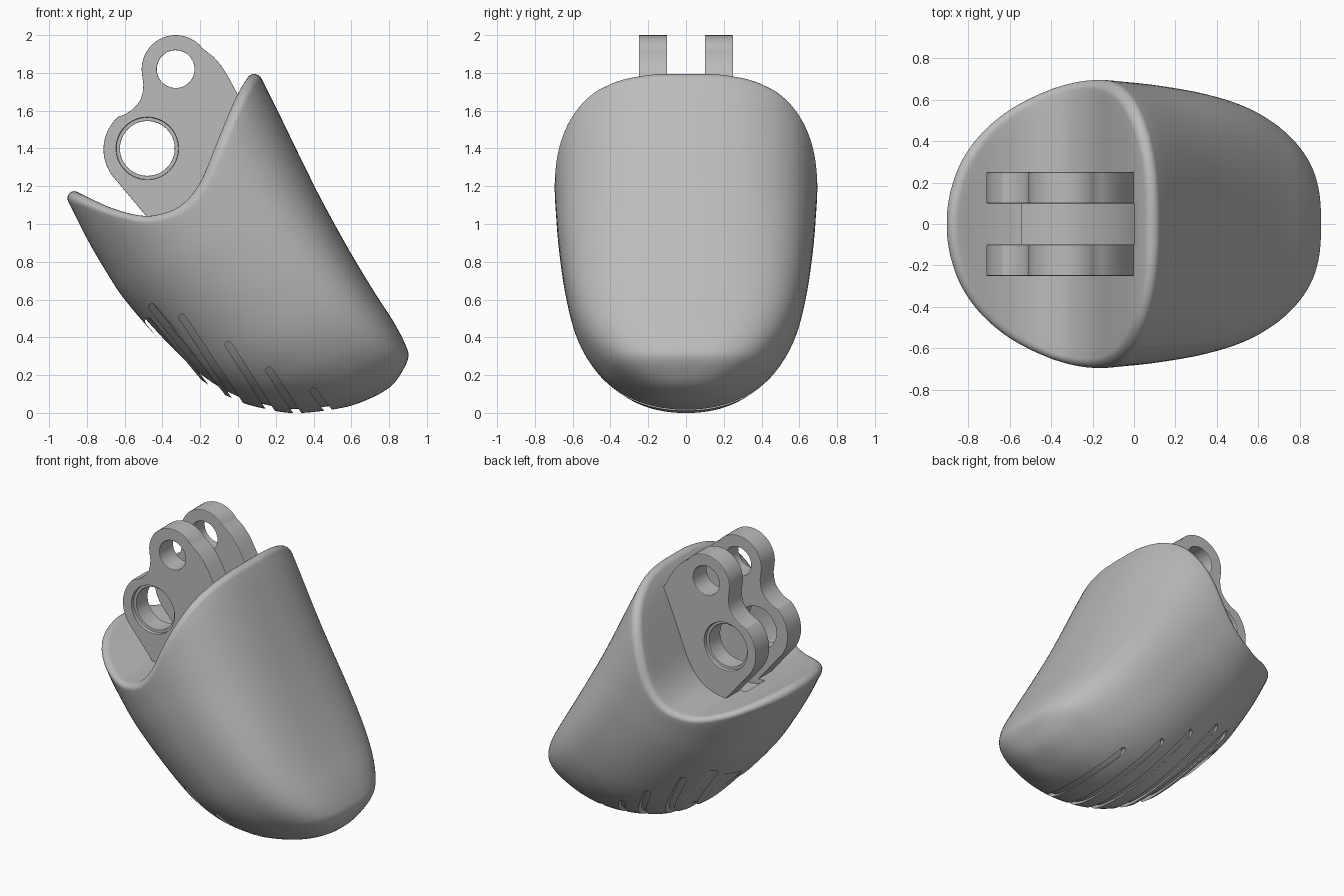
import bpy, bmesh, math
from mathutils import Vector

if "Cube" in bpy.data.objects:
    bpy.data.objects.remove(bpy.data.objects["Cube"])

grey = bpy.data.materials.new("mid grey")
grey.diffuse_color = (0.5, 0.5, 0.5, 1)
grey.use_nodes = True
grey.node_tree.nodes["Principled BSDF"].inputs["Base Color"].default_value = grey.diffuse_color


def make(name, bm):
    bmesh.ops.recalc_face_normals(bm, faces=bm.faces)
    me = bpy.data.meshes.new(name)
    bm.to_mesh(me)
    bm.free()
    me.materials.append(grey)
    ob = bpy.data.objects.new(name, me)
    bpy.context.collection.objects.link(ob)
    return ob


def cut(ob, tool):
    m = ob.modifiers.new("cut", 'BOOLEAN')
    m.operation, m.solver, m.object = 'DIFFERENCE', 'EXACT', tool
    tool.hide_render = True
    tool.hide_set(True)


def bake(ob):
    me = bpy.data.meshes.new_from_object(ob.evaluated_get(bpy.context.evaluated_depsgraph_get()))
    ob.modifiers.clear()
    ob.data = me


def smooth(ob, deg):
    bpy.ops.object.select_all(action='DESELECT')
    ob.select_set(True)
    bpy.context.view_layer.objects.active = ob
    bpy.ops.object.shade_smooth_by_angle(angle=math.radians(deg))


def prism(name, pts, y0, y1):
    bm = bmesh.new()
    f = bm.faces.new([bm.verts.new((x, y0, z)) for x, z in pts])
    ext = bmesh.ops.extrude_face_region(bm, geom=[f])['geom']
    bmesh.ops.translate(bm, vec=(0, y1 - y0, 0), verts=[v for v in ext if isinstance(v, bmesh.types.BMVert)])
    return make(name, bm)


def arc(cx, cz, r, a0, a1, n):
    return [(cx + r * math.cos(math.radians(a0 + (a1 - a0) * i / n)),
             cz + r * math.sin(math.radians(a0 + (a1 - a0) * i / n))) for i in range(n + 1)]


def spline(rows, p):
    i = min(max(int(p), 0), len(rows) - 2)
    t = p - i
    a, b, c, d = (rows[min(max(k, 0), len(rows) - 1)] for k in (i - 1, i, i + 1, i + 2))
    return [0.5 * (2*q + (r-o)*t + (2*o-5*q+4*r-s)*t*t + (3*q-o-3*r+s)*t**3) for o, q, r, s in zip(a, b, c, d)]


# tilted cup sections: distance along axis, left reach, right reach, half width, shift of the widest point
SECTIONS = [(-.25, .70, .70, 0, 0), (-.24, .57, .79, .12, .1), (-.205, .44, .865, .23, .16),
            (-.145, .285, .94, .335, .2), (-.075, .175, .957, .42, .24), (.06, .025, .955, .515, .25),
            (.25, -.097, .935, .592, .25), (.51, -.19, .916, .643, .22), (.80, -.264, .906, .675, .16),
            (.98, -.286, .906, .687, .12), (1.18, -.298, .909, .697, .09), (1.4, -.298, .912, .698, .08),
            (1.9, -.298, .912, .69, .06), (2.3, -.298, .912, .69, .06)]
# height of the scooped top against x
RIM = [(-1.0, 1.245), (-.88, 1.185), (-.75, 1.12), (-.65, 1.078), (-.52, 1.045), (-.42, 1.05), (-.3, 1.1),
       (-.2, 1.22), (-.1, 1.46), (0, 1.69), (.1, 1.85), (.2, 2.01), (.4, 2.3)]


def rim_z(x):
    lo, hi = 0.0, len(RIM) - 1.0
    for _ in range(26):
        m = (lo + hi) / 2
        lo, hi = (m, hi) if spline(RIM, m)[0] < x else (lo, m)
    return spline(RIM, lo)[1]


def body(name, inset):
    def point(p, u):
        s, l, r, w, k = spline(SECTIONS, p)
        a, mid = (r - l) / 2, (r + l) / 2
        if p > 0:
            a, w = max(a - inset, .004), max(w - inset, .004)
        c, q = math.cos(u), math.sin(u)
        e = 2 / (2.35 + .15 * c)
        h = math.copysign(abs(c) ** e, c)
        rr = mid + a * (h + k * (1 - h * h))
        return Vector((.89 * rr - .45 * (s + inset), w * math.copysign(abs(q) ** e, q),
                       .45 * rr + .89 * (s + inset)))

    bm = bmesh.new()
    N, M = 112, 52
    hub = Vector((-.38, 0, 0))
    rings = []
    for k in range(N):
        u = math.tau * (k + .5) / N
        lo, hi = 5.0, 13.0
        for _ in range(26):
            m = (lo + hi) / 2
            v = point(m, u)
            lo, hi = (m, hi) if v.z < rim_z(v.x) else (lo, m)
        corner = point(lo, u)

        def top(f):
            v = corner.lerp(hub, f)
            v.z = rim_z(v.x)
            return v

        def trims(d):
            p, f = lo, 0
            while (point(p, u) - corner).length < d:
                p -= .01
            while (top(f) - corner).length < d:
                f += .005
            return p, f
        p, f = trims(.06)
        half = (point(p, u) - corner).angle(top(f) - corner) / 2
        p, f = trims(min(.04 / math.tan(half), .11))
        a, b, w = point(p, u), top(f), math.sin(half)
        col = [point(p * j / M, u) for j in range(1, M + 1)]
        # rounded lip
        for i in range(1, 9):
            t = i / 8
            w0, w1, w2 = (1 - t) ** 2, 2 * t * (1 - t) * w, t * t
            col.append((a * w0 + corner * w1 + b * w2) / (w0 + w1 + w2))
        col += [top(f + (.97 - f) * i / 14) for i in range(1, 15)]
        rings.append([bm.verts.new(v) for v in col])
    tip = bm.verts.new(point(0, 0))
    for k in range(N):
        c, d = rings[k], rings[(k + 1) % N]
        bm.faces.new((tip, d[0], c[0]))
        for j in range(len(c) - 1):
            bm.faces.new((c[j], d[j], d[j + 1], c[j + 1]))
    bm.faces.new([c[-1] for c in rings])
    return make(name, bm)


cup = body("cup", 0)
core = body("groove_floor", .016)

# slanted grip grooves wrapping the underside
GROOVES = [((-.475, .485), (-.13, .07)), ((-.455, .56), (-.04, .03)), ((-.295, .505), (.04, .0)),
           ((-.05, .36), (.20, -.03)), ((.165, .225), (.34, -.04)), ((.40, .115), (.51, -.03))]
for (x0, z0), (x1, z1) in GROOVES:
    ang = math.degrees(math.atan2(z1 - z0, x1 - x0))
    pts = arc(x0, z0, .018, ang + 90, ang + 270, 8) + arc(x1, z1, .018, ang - 90, ang + 90, 8)
    tool = prism("groove_cutter", pts, -1, 1)
    cut(tool, core)
    bake(tool)
    cut(cup, tool)

# shallow channel between the lugs
channel = prism("channel_cutter", [(-.54, 1.3), (-.54, 1.02), (-.42, 1.0), (-.3, 1.03), (-.2, 1.12), (-.12, 1.24),
                                   (0, 1.5), (0, 2.1), (-.3, 2.1)], -.1, .1)
cut(cup, channel)
bake(cup)
smooth(cup, 35)

# pair of hinge lugs with two holes each
OUTLINE = (arc(-.33, 1.82, .18, 36, 188, 24) + [(-.501, 1.74), (-.504, 1.70), (-.515, 1.66), (-.535, 1.63), (-.565, 1.602),
                                                (-.6, 1.58)]
           + arc(-.48, 1.395, .232, 132, 218, 16) + [(-.48, 1.035), (-.36, .89), (.01, 1.1), (.01, 1.665),
                                                     (-.055, 1.785), (-.09, 1.84), (-.13, 1.885), (-.16, 1.91)])
for side, name in ((-1, "front_lug"), (1, "back_lug")):
    lug = prism(name, OUTLINE, side * .1, side * .25)
    for cx, cz, r, y0, y1 in ((-.33, 1.82, .1, 0, .5), (-.48, 1.4, .145, 0, .5), (-.48, 1.4, .165, .225, .5)):
        cut(lug, prism("hole_cutter", arc(cx, cz, r, 0, 352.5, 47), side * y0, side * y1))
    bev = lug.modifiers.new("edge", 'BEVEL')
    bev.width, bev.segments, bev.limit_method, bev.angle_limit = .01, 2, 'ANGLE', math.radians(50)
    bake(lug)
    smooth(lug, 20)

# drop the helpers
for ob in list(bpy.data.objects):
    if ob.hide_render:
        bpy.data.objects.remove(ob)
